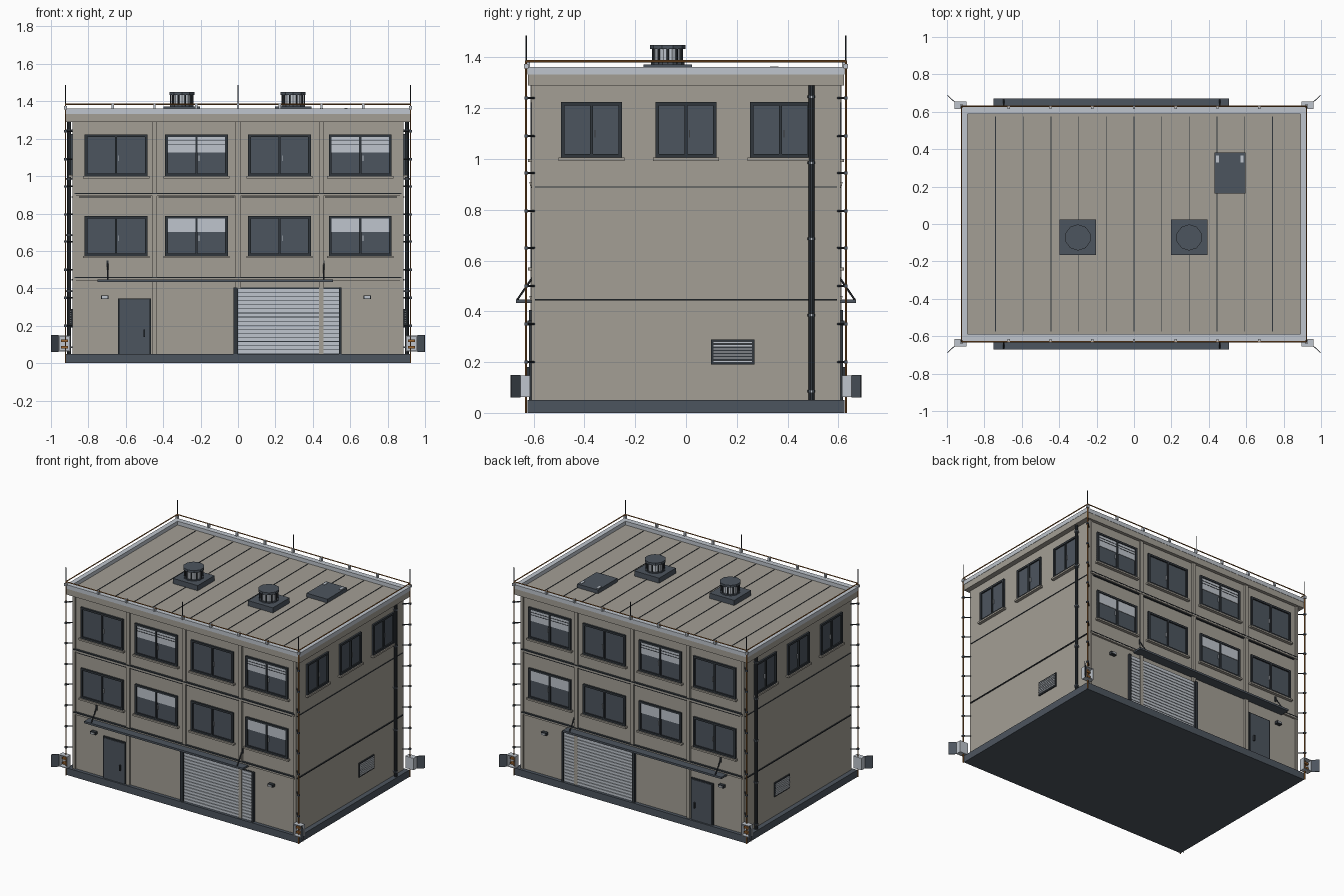
import bpy, bmesh, math
from mathutils import Vector, Matrix

if "Cube" in bpy.data.objects:
    bpy.data.objects.remove(bpy.data.objects["Cube"])

def mat(name, r, g, b):
    m = bpy.data.materials.new(name)
    m.diffuse_color = (r, g, b, 1)
    m.use_nodes = True
    m.node_tree.nodes["Principled BSDF"].inputs["Base Color"].default_value = m.diffuse_color
    return m

WALL = mat("beige_wall", 0.37, 0.345, 0.30)
SLATE = mat("slate", 0.073, 0.09, 0.112)
DARK = mat("dark_frame", 0.03, 0.037, 0.045)
LIGHT = mat("light_grey", 0.52, 0.56, 0.61)
COPPER = mat("copper", 0.33, 0.13, 0.03)

parts = {}
HX, HY = 0.885, 0.60      # wall half sizes

def get(name, m):
    if name not in parts:
        parts[name] = (bmesh.new(), m)
    return parts[name][0]

def box(name, m, x0, x1, y0, y1, z0, z1, rot=None):
    c = Vector(((x0 + x1) / 2, (y0 + y1) / 2, (z0 + z1) / 2))
    M = Matrix.Translation(c) @ (rot or Matrix()) @ Matrix.Diagonal(
        (abs(x1 - x0), abs(y1 - y0), abs(z1 - z0), 1))
    bmesh.ops.create_cube(get(name, m), size=1, matrix=M)

def rod(name, m, a, b, r, n=8):
    a, b = Vector(a), Vector(b)
    M = Matrix.Translation((a + b) / 2) @ (b - a).to_track_quat('Z', 'Y').to_matrix().to_4x4()
    bmesh.ops.create_cone(get(name, m), cap_ends=True, segments=n, radius1=r, radius2=r,
                          depth=(b - a).length, matrix=M)

def long_side(name, m, x0, x1, d0, d1, z0, z1):
    """Box on both long walls, d = distance out from the wall."""
    for s in (-1, 1):
        box(name, m, x0, x1, s * (HY + d0), s * (HY + d1), z0, z1)

def short_side(name, m, y0, y1, d0, d1, z0, z1):
    """Box on both short walls."""
    for s in (-1, 1):
        box(name, m, s * (HX + d0), s * (HX + d1), y0, y1, z0, z1)

def window(side, c, w, z0, z1, blind=0, lines=False):
    a, b, t = c - w / 2, c + w / 2, 0.014
    side("window_glass", SLATE, a, b, -0.01, 0.004, z0, z1)
    for p, q, lo, hi in ((a, a + t, z0, z1), (b - t, b, z0, z1), (c - 0.006, c + 0.006, z0, z1),
                         (a, b, z0, z0 + t), (a, b, z1 - t, z1)):
        side("window_frames", DARK, p, q, 0, 0.013, lo, hi)
    side("window_sills", WALL, a - 0.01, b + 0.01, 0, 0.022, z0 - 0.012, z0)
    side("window_handles", LIGHT, c + 0.012, c + 0.016, 0.004, 0.012, z0 + 0.08, z0 + 0.11)
    if blind:
        side("window_blinds", LIGHT, a + t, b - t, 0.003, 0.007, z1 - t - blind, z1 - t)
    if lines:
        for k in (0.018, 0.036):
            side("blind_slat_lines", DARK, a + t, b - t, 0.006, 0.009, z1 - t - k - 0.003, z1 - t - k)

# main masses
box("plinth", SLATE, -0.92, 0.92, -0.625, 0.625, 0, 0.05)
box("walls", WALL, -HX, HX, -HY, HY, 0.05, 1.30)
box("roof_deck", WALL, -0.90, 0.90, -0.595, 0.595, 1.29, 1.335)

# parapet band with light coping
for n, m, z0, z1, e in (("parapet", WALL, 1.29, 1.333, 0.0), ("coping", LIGHT, 1.333, 1.362, 0.002)):
    X, Y = 0.922 + e, 0.623 + e
    for s in (-1, 1):
        box(n, m, -X, X, s * (Y - 0.038), s * Y, z0, z1)
        box(n, m, s * (X - 0.034), s * X, -Y + 0.038, Y - 0.038, z0, z1)

# roof seams
for i in range(-5, 6):
    x = i * 0.148
    box("roof_seams", DARK, x - 0.002, x + 0.002, -0.575, 0.575, 1.333, 1.338)

# windows on all sides
for i, c in enumerate((-0.652, -0.222, 0.222, 0.654)):
    window(long_side, c, 0.335, 1.00, 1.223, 0.082 if i % 2 else 0, i % 2)
    window(long_side, c, 0.335, 0.573, 0.787, 0.072 if i % 2 else 0)
for c in (-0.372, 0, 0.372):
    window(short_side, c, 0.24, 1.005, 1.225)

# pilasters and floor joints
for x in (-0.445, 0, 0.445):
    long_side("pilasters", WALL, x - 0.013, x + 0.013, 0, 0.012, 0.40 if x == 0 else 0.05, 1.29)
for s in (-1, 1):
    long_side("pilasters", WALL, s * 0.865, s * HX, 0, 0.008, 0.05, 1.29)
for z in (0.455, 0.905):
    long_side("floor_ledges", WALL, -0.875, 0.875, 0, 0.014, z - 0.012, z + 0.004)
    long_side("floor_joints", DARK, -0.875, 0.875, 0, 0.0155, z - 0.001, z + 0.005)
for a, b in ((-0.85, -0.465), (-0.425, -0.02), (0.02, 0.425), (0.465, 0.85)):
    long_side("floor_joints", DARK, a, b, 0, 0.01, 0.885, 0.891)
short_side("side_joints", DARK, -0.595, 0.595, 0, 0.004, 0.887, 0.892)
short_side("side_joints", DARK, -0.595, 0.595, 0, 0.006, 0.442, 0.449)

# door
long_side("door_frame", DARK, -0.642, -0.465, 0, 0.010, 0.05, 0.347)
long_side("door", SLATE, -0.632, -0.475, 0, 0.014, 0.05, 0.339)
long_side("door_handle", DARK, -0.505, -0.497, 0.012, 0.026, 0.14, 0.18)

# roller shutter
long_side("shutter_back", DARK, -0.01, 0.545, 0, 0.004, 0.05, 0.405)
for i in range(16):
    z = 0.052 + i * 0.0218
    long_side("shutter_slats", LIGHT, 0.0, 0.54, 0.002, 0.009, z, z + 0.0185)
for a, b in ((-0.025, -0.003), (0.54, 0.553)):
    long_side("shutter_rails", DARK, a, b, 0, 0.018, 0.05, 0.405)

# canopy with tie rods
long_side("canopy", SLATE, -0.75, 0.508, 0, 0.07, 0.433, 0.447)
for s in (-1, 1):
    for x in (-0.697, 0.458):
        rod("canopy_ties", DARK, (x, s * HY, 0.54), (x, s * 0.665, 0.445), 0.004, 6)
        box("canopy_ties", DARK, x - 0.005, x + 0.005, s * HY, s * 0.608, 0.515, 0.55)

# wall lamps
for x in (-0.713, 0.692):
    long_side("lamp_body", DARK, x - 0.02, x + 0.02, 0, 0.025, 0.344, 0.363)
    long_side("lamp_lens", LIGHT, x - 0.015, x + 0.015, 0.01, 0.03, 0.347, 0.359)

# side louvres
short_side("louvre_frame", DARK, 0.098, 0.27, 0, 0.008, 0.19, 0.29)
for i in range(7):
    z = 0.199 + i * 0.0123
    short_side("louvre_slats", LIGHT, 0.106, 0.262, 0.002, 0.014, z, z + 0.008)

# drain pipes
for s in (-1, 1):
    x = s * 0.903
    rod("drain_pipe", DARK, (x, 0.494, 0.05), (x, 0.494, 1.29), 0.0115, 10)
    for z in (0.085, 0.385, 0.685, 0.985, 1.245):
        rod("drain_clips", SLATE, (x, 0.494, z - 0.005), (x, 0.494, z + 0.005), 0.0145, 10)
        box("drain_clip_bolts", LIGHT, s * HX, s * 0.919, 0.490, 0.498, z - 0.004, z + 0.004)

# roof ventilators
for x in (-0.30, 0.295):
    y = -0.072
    box("vent_base", SLATE, x - 0.098, x + 0.098, y - 0.095, y + 0.095, 1.335, 1.372)
    rod("vent_drum", LIGHT, (x, y, 1.37), (x, y, 1.437), 0.056, 10)
    rod("vent_cap", SLATE, (x, y, 1.433), (x, y, 1.449), 0.07, 10)
    rod("vent_collar", SLATE, (x, y, 1.37), (x, y, 1.38), 0.066, 10)
    for k in range(10):
        a = k * math.tau / 10
        px, py = x + 0.059 * math.cos(a), y + 0.059 * math.sin(a)
        rod("vent_ribs", DARK, (px, py, 1.375), (px, py, 1.437), 0.005, 6)

# roof hatch
box("hatch", SLATE, 0.43, 0.595, 0.162, 0.382, 1.335, 1.362)
for x in (0.447, 0.578):
    box("hatch_hinges", LIGHT, x - 0.008, x + 0.008, 0.33, 0.365, 1.36, 1.365)

# lightning conductor: ring, down leads, brackets and spikes
CX, CY, CZ = 0.922, 0.63, 1.385
for s in (-1, 1):
    rod("ring_conductor", COPPER, (-CX, s * CY, CZ), (CX, s * CY, CZ), 0.004, 6)
    rod("ring_conductor", COPPER, (s * CX, -CY, CZ), (s * CX, CY, CZ), 0.004, 6)
    for i in range(-3, 4):
        x = i * 0.223
        box("ring_brackets", LIGHT, x - 0.006, x + 0.006, s * 0.615, s * 0.634, 1.36, 1.388)
    rod("air_spikes", DARK, (0, s * CY, 1.36), (0, s * CY, 1.487), 0.003, 6)
    for t in (-1, 1):
        x, y = s * CX, t * CY
        rod("down_conductors", COPPER, (x, y, 0), (x, y, CZ), 0.004, 6)
        rod("air_spikes", DARK, (x, y, 1.36), (x, y, 1.487), 0.003, 6)
        box("corner_clamps", LIGHT, x - 0.008, x + 0.008, y - 0.009, y + 0.009, 1.357, 1.375)
        for z in (0.2, 0.35, 0.5, 0.65, 0.795, 0.945, 1.09, 1.24):
            rod("conductor_standoffs", DARK, (s * 0.88, t * 0.595, z), (x, y, z), 0.004, 6)
            box("conductor_clips", SLATE, x - 0.007, x + 0.007, y - 0.007, y + 0.007, z - 0.006, z + 0.006)
        # test box: back plate, rim and open door
        xa, xb, ya, yb = s * 0.895, s * 0.96, t * 0.615, t * 0.655
        box("test_box_back", LIGHT, xa, xb, ya, t * 0.622, 0.062, 0.147)
        for z in (0.062, 0.142):
            box("test_box_rim", LIGHT, xa, xb, ya, yb, z, z + 0.005)
        for p, q in ((0.895, 0.90), (0.955, 0.96)):
            box("test_box_rim", LIGHT, s * p, s * q, ya, yb, 0.062, 0.147)
        for z in (0.085, 0.12):
            box("test_terminals", COPPER, s * 0.908, s * 0.945, t * 0.622, t * 0.642, z - 0.006, z + 0.006)
        ang = math.atan2(t * 0.037, s * 0.037)
        ang = math.atan2(t * 0.036, s * 0.038)
        box("test_box_door", SLATE, s * 0.979 - 0.026, s * 0.979 + 0.026, t * 0.671 - 0.002,
            t * 0.671 + 0.002, 0.06, 0.15, Matrix.Rotation(ang, 4, 'Z'))

# turn the collected parts into objects
for name, (bm, m) in parts.items():
    bmesh.ops.recalc_face_normals(bm, faces=bm.faces)
    me = bpy.data.meshes.new(name)
    bm.to_mesh(me)
    bm.free()
    me.materials.append(m)
    bpy.context.collection.objects.link(bpy.data.objects.new(name, me))
